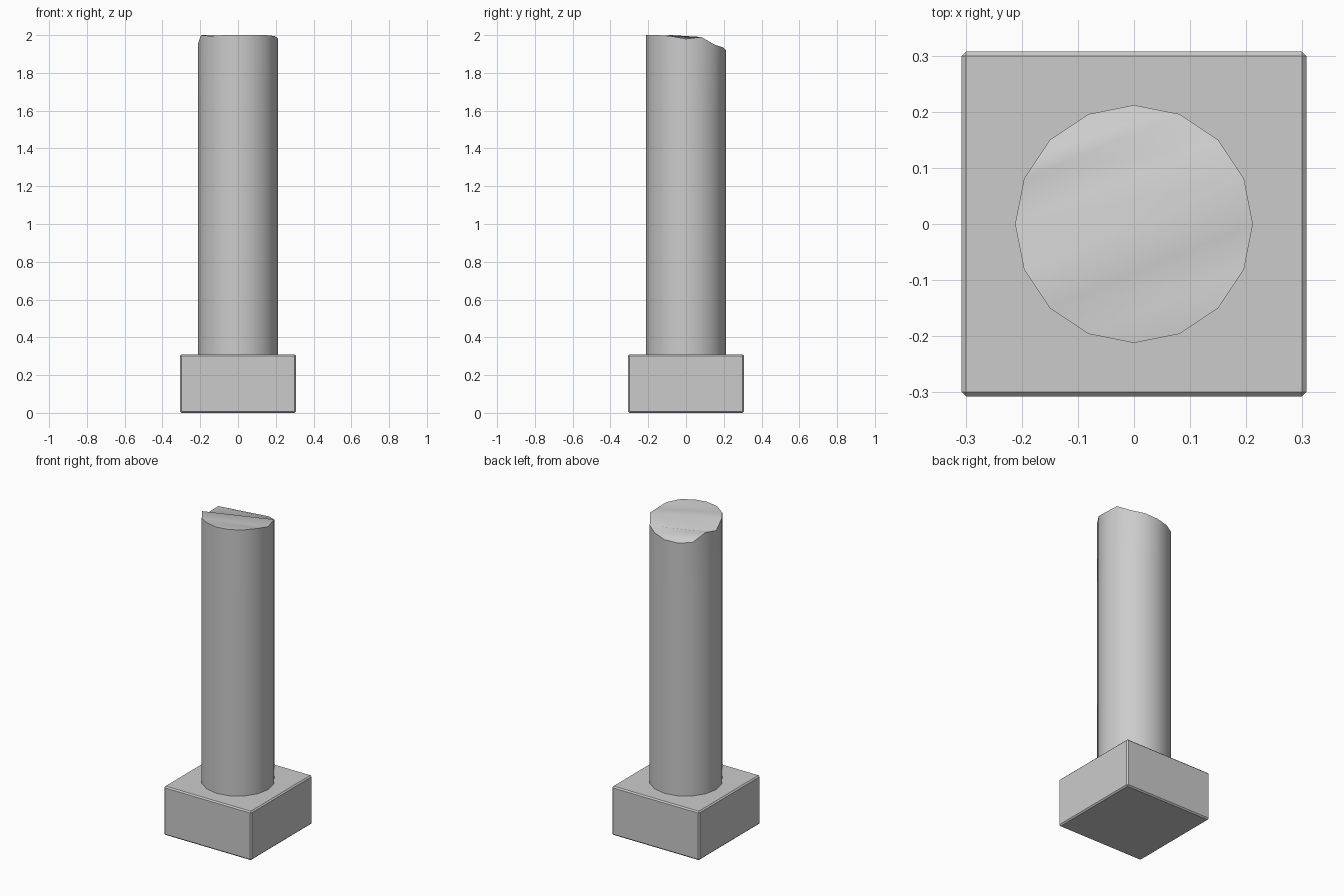
import bpy, bmesh, math

if "Cube" in bpy.data.objects:
    bpy.data.objects.remove(bpy.data.objects["Cube"])


def finish(name, bm, angle=40):
    bmesh.ops.recalc_face_normals(bm, faces=bm.faces[:])
    mesh = bpy.data.meshes.new(name)
    bm.to_mesh(mesh)
    bm.free()
    obj = bpy.data.objects.new(name, mesh)
    bpy.context.collection.objects.link(obj)
    bpy.ops.object.select_all(action='DESELECT')
    obj.select_set(True)
    bpy.context.view_layer.objects.active = obj
    if angle:
        bpy.ops.object.shade_smooth_by_angle(angle=math.radians(angle))
    return obj


# Square plinth with a small chamfer on every edge
WIDTH, HEIGHT = 0.614, 0.31
bm = bmesh.new()
bmesh.ops.create_cube(bm, size=1)
for v in bm.verts:
    v.co.x *= WIDTH
    v.co.y *= WIDTH
    v.co.z = (v.co.z + 0.5) * HEIGHT
bmesh.ops.bevel(bm, geom=bm.edges[:], offset=0.008, segments=1,
                affect='EDGES', profile=0.5)
finish("plinth", bm, None)

# Round shaft: 16 sides, with a broken upper rim (heights anticlockwise from +x)
SIDES, RADIUS = 16, 0.212
rim = [1.98, 1.99, 1.95, 1.935, 1.92, 1.915, 1.92, 1.97,
       1.955, 2.0, 1.995, 2.0, 2.0, 2.0, 2.0, 1.995]
bm = bmesh.new()


def ring(heights):
    return [bm.verts.new((RADIUS * math.cos(math.tau * k / SIDES),
                          RADIUS * math.sin(math.tau * k / SIDES), z))
            for k, z in enumerate(heights)]


low = ring([HEIGHT - 0.005] * SIDES)
mid = ring([1.6] * SIDES)
top = ring(rim)
for a, b in ((low, mid), (mid, top)):
    for k in range(SIDES):
        n = (k + 1) % SIDES
        bm.faces.new((a[k], a[n], b[n], b[k]))
bm.faces.new(low)

# Fractured top: zigzag strip of ridges and valleys running across the shaft
right, left = 13, 12
while (left - right) % SIDES != 1:
    nxt = (right + 1) % SIDES
    if (left - nxt) % SIDES:
        bm.faces.new((top[left], top[right], top[nxt]))
        right = nxt
    if (left - 1 - right) % SIDES:
        bm.faces.new((top[left], top[right], top[left - 1]))
        left -= 1
    else:
        break
finish("broken_column_shaft", bm, 50)
